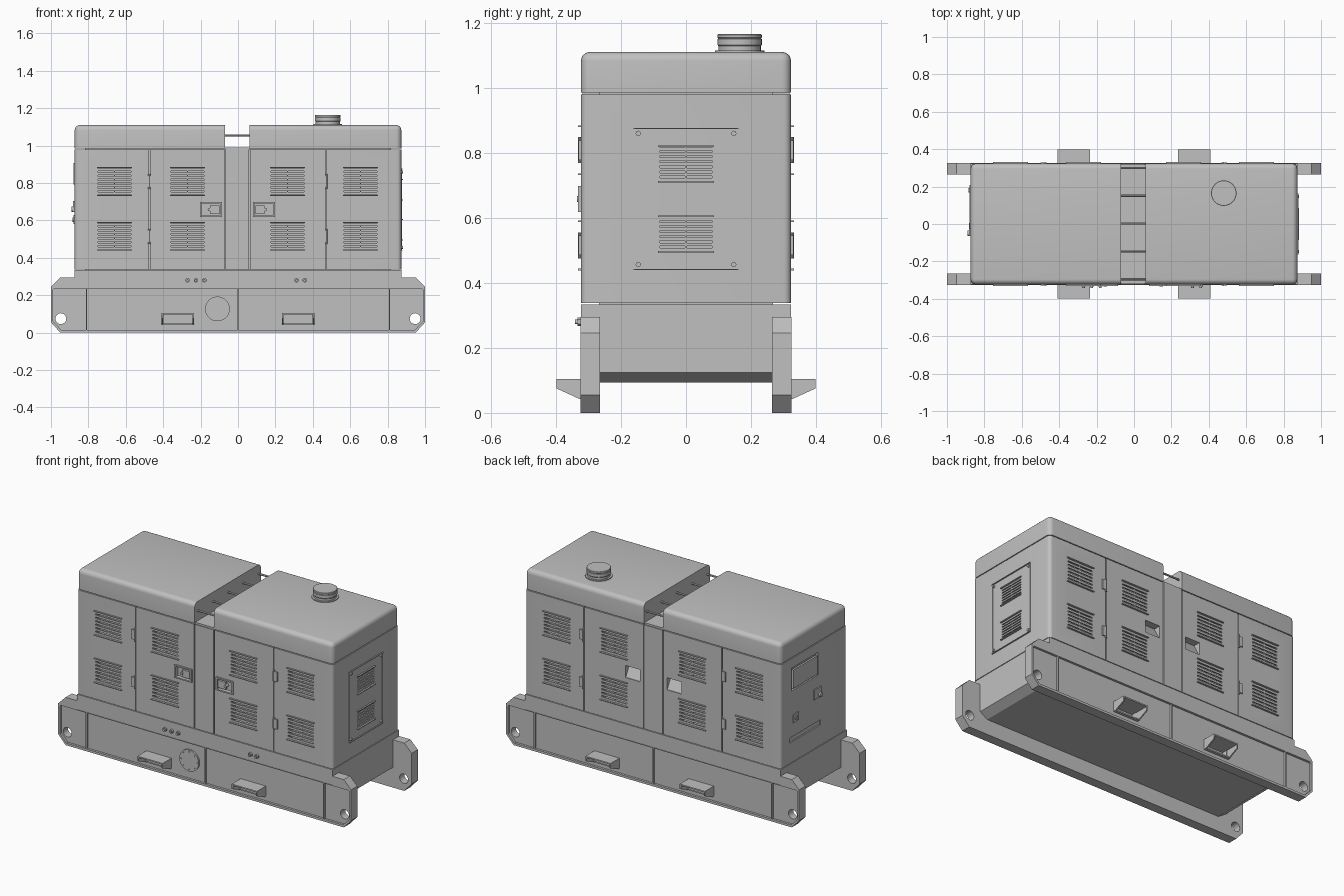
import bpy, bmesh, math
from mathutils import Matrix, Vector

if "Cube" in bpy.data.objects:
    bpy.data.objects.remove(bpy.data.objects["Cube"], do_unlink=True)

GREY = (0.53, 0.53, 0.53, 1)
paint = bpy.data.materials.new("grey_paint")
paint.use_nodes = True
paint.diffuse_color = GREY
paint.node_tree.nodes["Principled BSDF"].inputs["Base Color"].default_value = GREY

L, W = 0.873, 0.323          # half length and half width of the canopy
COLUMNS = (-0.66, -0.27, 0.265, 0.655)
ROWS = (0.515, 0.808)
SIDES = (-1, 1)


def activate(ob):
    bpy.ops.object.select_all(action='DESELECT')
    ob.select_set(True)
    bpy.context.view_layer.objects.active = ob


def smooth(ob):
    activate(ob)
    bpy.ops.object.shade_smooth_by_angle(angle=math.radians(35))


def finish(name, bm):
    bmesh.ops.recalc_face_normals(bm, faces=bm.faces)
    mesh = bpy.data.meshes.new(name)
    bm.to_mesh(mesh)
    bm.free()
    mesh.materials.append(paint)
    ob = bpy.data.objects.new(name, mesh)
    bpy.context.collection.objects.link(ob)
    return ob


def add_box(bm, center, size):
    m = Matrix.Translation(center) @ Matrix.Diagonal((*size, 1))
    bmesh.ops.create_cube(bm, size=1, matrix=m)


def add_cyl(bm, center, radius, depth, axis, segments=24):
    turn = {'X': Matrix.Rotation(math.pi / 2, 4, 'Y'),
            'Y': Matrix.Rotation(math.pi / 2, 4, 'X'), 'Z': Matrix()}[axis]
    bmesh.ops.create_cone(bm, cap_ends=True, segments=segments, radius1=radius, radius2=radius,
                          depth=depth, matrix=Matrix.Translation(center) @ turn)


def add_prism(bm, points, vector):
    face = bm.faces.new([bm.verts.new(p) for p in points])
    ext = bmesh.ops.extrude_face_region(bm, geom=[face])["geom"]
    bmesh.ops.translate(bm, vec=vector, verts=[v for v in ext if isinstance(v, bmesh.types.BMVert)])


def cut(ob, bm):
    cutter = finish("cutter", bm)
    cutter.hide_render = True
    mod = ob.modifiers.new("cut", 'BOOLEAN')
    mod.operation, mod.solver, mod.object = 'DIFFERENCE', 'EXACT', cutter
    activate(ob)
    bpy.ops.object.modifier_apply(modifier=mod.name)
    bpy.data.objects.remove(cutter, do_unlink=True)


def rounded_block(name, x0, x1, z0, z1, radius, rounded):
    """Box whose edges are rounded where rounded(middle of edge) holds."""
    bm = bmesh.new()
    add_box(bm, ((x0 + x1) / 2, 0, (z0 + z1) / 2), (x1 - x0, 2 * W, z1 - z0))
    edges = [e for e in bm.edges if rounded((e.verts[0].co + e.verts[1].co) / 2)]
    bmesh.ops.bevel(bm, geom=edges, offset=radius, segments=5, profile=0.5, affect='EDGES')
    return finish(name, bm)


# Canopy body with vent openings, door seams and latch pockets
body = rounded_block("canopy_body", -L, L, 0.338, 0.98, 0.022, lambda m: 0.4 < m.z < 0.9)
bm = bmesh.new()
for s in SIDES:
    for x in COLUMNS:
        for z in ROWS:
            add_box(bm, (x, s * W, z), (0.175, 0.09, 0.148))
    for x in (-0.472, -0.07, 0.062, 0.47):
        add_box(bm, (x, s * W, 0.66), (0.006, 0.04, 1))
for x in (-0.145, 0.138):
    add_box(bm, (x, -W, 0.658), (0.1, 0.03, 0.064))
    # rear latch pocket with a sloping floor
    add_prism(bm, [(x - 0.05, W + 0.02, 0.62), (x - 0.05, W - 0.005, 0.62),
                   (x - 0.05, W - 0.045, 0.695), (x - 0.05, W + 0.02, 0.695)], (0.1, 0, 0))
for z in (0.55, 0.765):
    add_box(bm, (L, 0, z), (0.08, 0.16, 0.11))
add_box(bm, (-L, 0.09, 0.85), (0.03, 0.26, 0.14))
add_box(bm, (-L, 0.085, 0.48), (0.016, 0.3, 0.03))
cut(body, bm)
smooth(body)

# Two roof halves, rounded everywhere but on the notch side
for name, x0, x1, s in (("roof_right", -L, -0.07, -1), ("roof_left", 0.062, L, 1)):
    roof = rounded_block(name, x0, x1, 0.985, 1.11, 0.028,
                         lambda m: m.z > 1 and m.x * s > 0.1)
    smooth(roof)
bm = bmesh.new()
add_box(bm, (0, 0, 0.66), (2 * L - 0.11, 2 * W - 0.11, 0.655))
finish("inner_core", bm)
bm = bmesh.new()
add_box(bm, (-0.004, 0, 0.985), (0.132, 2 * W - 0.01, 0.012))
finish("notch_floor", bm)

# Rods bridging the notch
bm = bmesh.new()
for i in range(5):
    add_cyl(bm, (-0.004, -0.295 + i * 0.1485, 1.055), 0.006, 0.14, 'X', 10)
smooth(finish("notch_rods", bm))


# Louvres: flat slats, a middle bar and thin top and bottom lips
def add_louvre(bm, place, width, height, count):
    new = bmesh.new()
    pitch = height / count
    for i in range(count):
        add_box(new, (0, 0.004, (i + 0.5) * pitch - height / 2), (width, 0.008, pitch * 0.6))
    add_box(new, (0, 0.006, 0), (0.006, 0.008, height))
    for s in SIDES:
        add_box(new, (0, 0, s * height / 2), (width + 0.012, 0.018, 0.005))
    new.transform(place)
    mesh = bpy.data.meshes.new("louvre")
    new.to_mesh(mesh)
    new.free()
    bm.from_mesh(mesh)
    bpy.data.meshes.remove(mesh)


bm = bmesh.new()
for z in ROWS:
    for x in COLUMNS:
        add_louvre(bm, Matrix.Translation((x, -W, z)), 0.175, 0.148, 7)
        add_louvre(bm, Matrix.Translation((x, W, z)) @ Matrix.Rotation(math.pi, 4, 'Z'), 0.175, 0.148, 7)
finish("side_louvres", bm)
bm = bmesh.new()
for z in (0.55, 0.765):
    add_louvre(bm, Matrix.Translation((L, 0, z)) @ Matrix.Rotation(math.pi / 2, 4, 'Z'), 0.16, 0.11, 7)
finish("end_louvres", bm)

# Cover frame and screws on the vented end
bm = bmesh.new()
for s in SIDES:
    add_box(bm, (L, 0, 0.658 + s * 0.217), (0.014, 0.324, 0.004))
    add_box(bm, (L, s * 0.16, 0.658), (0.006, 0.004, 0.434))
    for t in SIDES:
        add_cyl(bm, (L, s * 0.147, 0.658 + t * 0.202), 0.008, 0.018, 'X', 12)
finish("end_cover", bm)

# Control panel details on the other end
bm = bmesh.new()
add_box(bm, (-L, 0.09, 0.85), (0.012, 0.235, 0.115))
add_box(bm, (-L, -0.03, 0.675), (0.016, 0.07, 0.06))
add_cyl(bm, (-L, -0.05, 0.66), 0.014, 0.036, 'X', 16)
add_box(bm, (-L, 0.18, 0.605), (0.012, 0.05, 0.05))
add_cyl(bm, (-L, 0.18, 0.605), 0.012, 0.022, 'X', 16)
finish("control_panel", bm)

# Door hinges on both sides
bm = bmesh.new()
for s in SIDES:
    for x in (-0.484, 0.483):
        for z in ROWS:
            add_box(bm, (x, s * W, z), (0.03, 0.014, 0.06))
            add_cyl(bm, (x * 0.98, s * (W + 0.003), z), 0.006, 0.08, 'Z', 10)
finish("door_hinges", bm)

# Front door latches: raised frame with a paddle and lock
bm = bmesh.new()
for x, side in ((-0.145, 1), (0.138, -1)):
    for s in SIDES:
        add_box(bm, (x, -W, 0.658 + s * 0.036), (0.118, 0.018, 0.008))
        add_box(bm, (x + s * 0.054, -W, 0.658), (0.01, 0.018, 0.08))
    add_box(bm, (x + side * 0.02, -W + 0.004, 0.658), (0.05, 0.018, 0.045))
    add_cyl(bm, (x - side * 0.008, -W, 0.658), 0.009, 0.024, 'Y', 12)
finish("door_latches", bm)

# Base tank and skirt
bm = bmesh.new()
add_prism(bm, [(-L, -0.27, 0.125), (-L + 0.05, -0.27, 0.093), (L - 0.05, -0.27, 0.093),
               (L, -0.27, 0.125), (L, -0.27, 0.3), (-L, -0.27, 0.3)], (0, 0.54, 0))
finish("base_tank", bm)
bm = bmesh.new()
add_box(bm, (0, 0, 0.285), (2 * L, 2 * W, 0.098))
finish("base_skirt", bm)

# Skid rails with recessed webs, lifting eyes and fork openings
half = [(0.95, 0), (1, 0.055), (1, 0.245), (0.95, 0.295), (0.872, 0.295), (0.872, 0.24)]
web = [(0.944, 0.014), (0.988, 0.06), (0.988, 0.23), (0.982, 0.236)]
for s, name in ((-1, "front"), (1, "back")):
    def outline(pts, y):
        ring = pts + [(-x, z) for x, z in reversed(pts)]
        return [(x, y, z) for x, z in ring]
    bm = bmesh.new()
    add_prism(bm, outline(half, s * 0.265), (0, s * 0.06, 0))
    rail = finish(name + "_rail", bm)
    bm = bmesh.new()
    add_prism(bm, outline(web, s * 0.311), (0, s * 0.03, 0))
    cut(rail, bm)
    bm = bmesh.new()
    for t in SIDES:
        add_cyl(bm, (t * 0.947, s * 0.295, 0.075), 0.029, 0.2, 'Y')
        add_box(bm, (t * 0.322, s * 0.32, 0.075), (0.155, 0.09, 0.048))
    cut(rail, bm)
    smooth(rail)

    # stiffening ribs
    bm = bmesh.new()
    for x in (-0.81, 0, 0.81):
        add_box(bm, (x, s * 0.315, 0.125), (0.008, 0.018, 0.226))
    finish(name + "_ribs", bm)

    # fork pocket hoods: flat top, tapering cheeks
    bm = bmesh.new()
    for x in (-0.322, 0.322):
        add_box(bm, (x, s * 0.354, 0.101), (0.172, 0.088, 0.008))
        for t in SIDES:
            x0 = x + t * 0.082 - 0.004
            add_prism(bm, [(x0, s * 0.308, 0.043), (x0, s * 0.328, 0.043), (x0, s * 0.398, 0.075),
                           (x0, s * 0.398, 0.105), (x0, s * 0.308, 0.105)], (0.008, 0, 0))
        add_box(bm, (x, s * 0.318, 0.047), (0.172, 0.02, 0.008))
    finish(name + "_fork_hoods", bm)

# Round inspection cover with bolts, and drain fittings
bm = bmesh.new()
add_cyl(bm, (-0.11, -0.313, 0.127), 0.066, 0.016, 'Y', 40)
for i in range(8):
    a = i * math.pi / 4
    add_cyl(bm, (-0.11 + 0.055 * math.cos(a), -0.32, 0.127 + 0.055 * math.sin(a)), 0.004, 0.01, 'Y', 8)
smooth(finish("inspection_cover", bm))
bm = bmesh.new()
for x in (-0.27, -0.225, -0.18, 0.313, 0.357):
    add_cyl(bm, (x, -0.325, 0.28), 0.013, 0.016, 'Y', 6)
    add_cyl(bm, (x, -0.332, 0.28), 0.007, 0.02, 'Y', 12)
finish("drain_fittings", bm)

# Exhaust outlet turned from a profile
profile = [(0, 1.105), (0.076, 1.105), (0.076, 1.115), (0.065, 1.115), (0.065, 1.128), (0.068, 1.132),
           (0.068, 1.15), (0.066, 1.152), (0.068, 1.154), (0.068, 1.163), (0.066, 1.165), (0, 1.165)]
bm = bmesh.new()
verts = [bm.verts.new((r, 0, z)) for r, z in profile]
edges = [bm.edges.new(pair) for pair in zip(verts, verts[1:])]
bmesh.ops.spin(bm, geom=verts + edges, cent=(0, 0, 0), axis=(0, 0, 1), angle=2 * math.pi, steps=40)
bmesh.ops.remove_doubles(bm, verts=bm.verts, dist=0.0005)
bm.transform(Matrix.Translation(Vector((0.48, 0.165, 0))))
smooth(finish("exhaust_outlet", bm))
